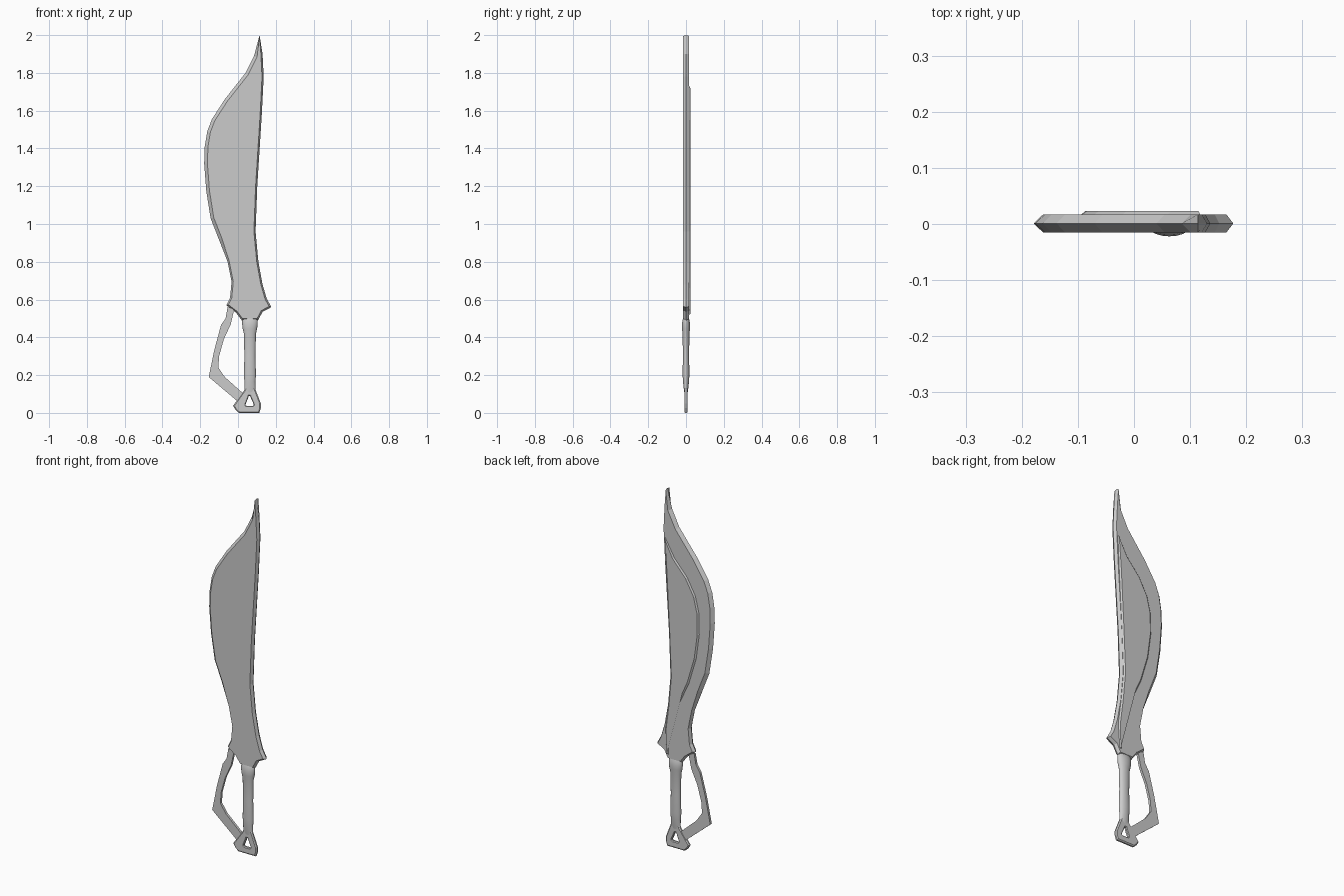
import bpy, bmesh, math
from mathutils import Vector

if "Cube" in bpy.data.objects:
    bpy.data.objects.remove(bpy.data.objects["Cube"])


def finish(name, bm, smooth=False):
    bmesh.ops.recalc_face_normals(bm, faces=bm.faces)
    me = bpy.data.meshes.new(name)
    bm.to_mesh(me)
    bm.free()
    ob = bpy.data.objects.new(name, me)
    bpy.context.collection.objects.link(ob)
    if smooth:
        bpy.ops.object.select_all(action='DESELECT')
        bpy.context.view_layer.objects.active = ob
        ob.select_set(True)
        bpy.ops.object.shade_smooth_by_angle(angle=math.radians(40))
    return ob


def inset(pts, width):
    """Move a clockwise (x, z) outline inward; width(i, normal) gives the amount."""
    ps = [Vector(p) for p in pts]
    out = []
    for i, p in enumerate(ps):
        a = (p - ps[i - 1]).normalized()
        b = (ps[(i + 1) % len(ps)] - p).normalized()
        n1 = Vector((a.y, -a.x))
        n = (n1 + Vector((b.y, -b.x))).normalized()
        out.append(p + n * width(i, n) / max(n.dot(n1), 0.7))
    return out


def loft(bm, rings, close=True):
    """Skin rings of 3D points and cap both ends; close=False leaves first ring open."""
    loops = [[bm.verts.new(c) for c in r] for r in rings]
    n = len(loops[0])
    for r, s in zip(loops, loops[1:]):
        for i in range(n):
            j = (i + 1) % n
            bm.faces.new((r[i], r[j], s[j], s[i]))
    bm.faces.new(loops[-1])
    if close:
        bm.faces.new(loops[0][::-1])


def plate(name, pts, layers, width):
    """Flat plate: each layer is (y, inset factor)."""
    bm = bmesh.new()
    loft(bm, [[(p.x, y, p.y) for p in inset(pts, lambda i, n: f * width(i, n))]
              for y, f in layers])
    return finish(name, bm)


# Blade with its flared shoulder, bevelled on both sides
blade = [(.114, 2), (.13, 1.9), (.136, 1.78), (.126, 1.58), (.102, 1.2), (.093, .96),
         (.108, .8), (.13, .68), (.152, .605), (.177, .56), (.13, .535), (.106, .49),
         (.02, .49), (-.01, .53), (-.062, .57), (-.042, .61), (-.034, .695),
         (-.055, .8), (-.1, .915), (-.145, 1.03), (-.168, 1.175), (-.179, 1.32),
         (-.176, 1.41), (-.163, 1.49), (-.138, 1.555), (-.07, 1.66), (.04, 1.8), (.085, 1.89)]


def blade_bevel(i, n):
    if i == 0:
        return .003
    return .017 if i > 17 else .009


plate("blade", blade, [(-.015, 1), (.001, 0), (.017, 1)], blade_bevel)

# Raised panel on the back of the blade
panel = [(.118, 1.73), (.11, 1.55), (.092, 1.2), (.082, .96), (.097, .8), (.115, .66),
         (.106, .52), (.096, .52), (.1, .62), (.04, .8), (-.03, .95), (-.075, 1.1),
         (-.094, 1.24), (-.092, 1.36), (-.07, 1.45), (-.02, 1.54), (.06, 1.63)]
plate("back_panel", panel, [(.012, 0), (.017, 0), (.0235, 1)],
      lambda i, n: .003 if i in (6, 7) else .008)

# Knuckle bow
bow = [(-.02, .55), (-.038, .47), (-.075, .39), (-.1, .3), (-.104, .24), (-.07, .19),
       (.025, .105), (.005, .055), (-.155, .19), (-.125, .335), (-.09, .465),
       (-.066, .5), (-.055, .56)]
plate("knuckle_bow", bow, [(-.007, 0), (.007, 0)], lambda i, n: 0)

# Grip: lofted oval sections (z, half width, half depth)
sections = [(.5, .038, .015), (.488, .041, .019), (.468, .041, .022), (.445, .038, .0215),
            (.42, .032, .018), (.3, .029, .0165), (.2, .032, .018), (.165, .029, .016),
            (.13, .029, .012), (.1, .03, .008)]
bm = bmesh.new()
loft(bm, [[(.063 + w * math.cos(a), d * math.sin(a), z)
           for a in [k * math.tau / 20 for k in range(20)]] for z, w, d in sections])
finish("grip", bm, smooth=True)

# Pommel plate with a triangular hole: matching outer and inner loops
outer = [(.045, .15), (.082, .15), (.094, .12), (.121, .05), (.121, .025), (.113, 0),
         (.005, 0), (-.013, .015), (-.026, .038), (.033, .12)]
hole = [(.057, .09), (.064, .09), (.07, .075), (.083, .045), (.083, .041), (.079, .037),
        (.045, .037), (.041, .04), (.04, .045), (.052, .075)]
small = inset(outer, lambda i, n: .006)
wide = inset(hole, lambda i, n: -.004)
ring = [(outer, -.004), (small, -.009), (wide, -.009), (hole, -.005),
        (hole, .005), (wide, .009), (small, .009), (outer, .004)]
bm = bmesh.new()
loops = [[bm.verts.new((p[0], y, p[1])) for p in pts] for pts, y in ring]
for k, r in enumerate(loops):
    s = loops[(k + 1) % len(loops)]
    for i in range(len(r)):
        j = (i + 1) % len(r)
        bm.faces.new((r[i], r[j], s[j], s[i]))
finish("pommel", bm)
